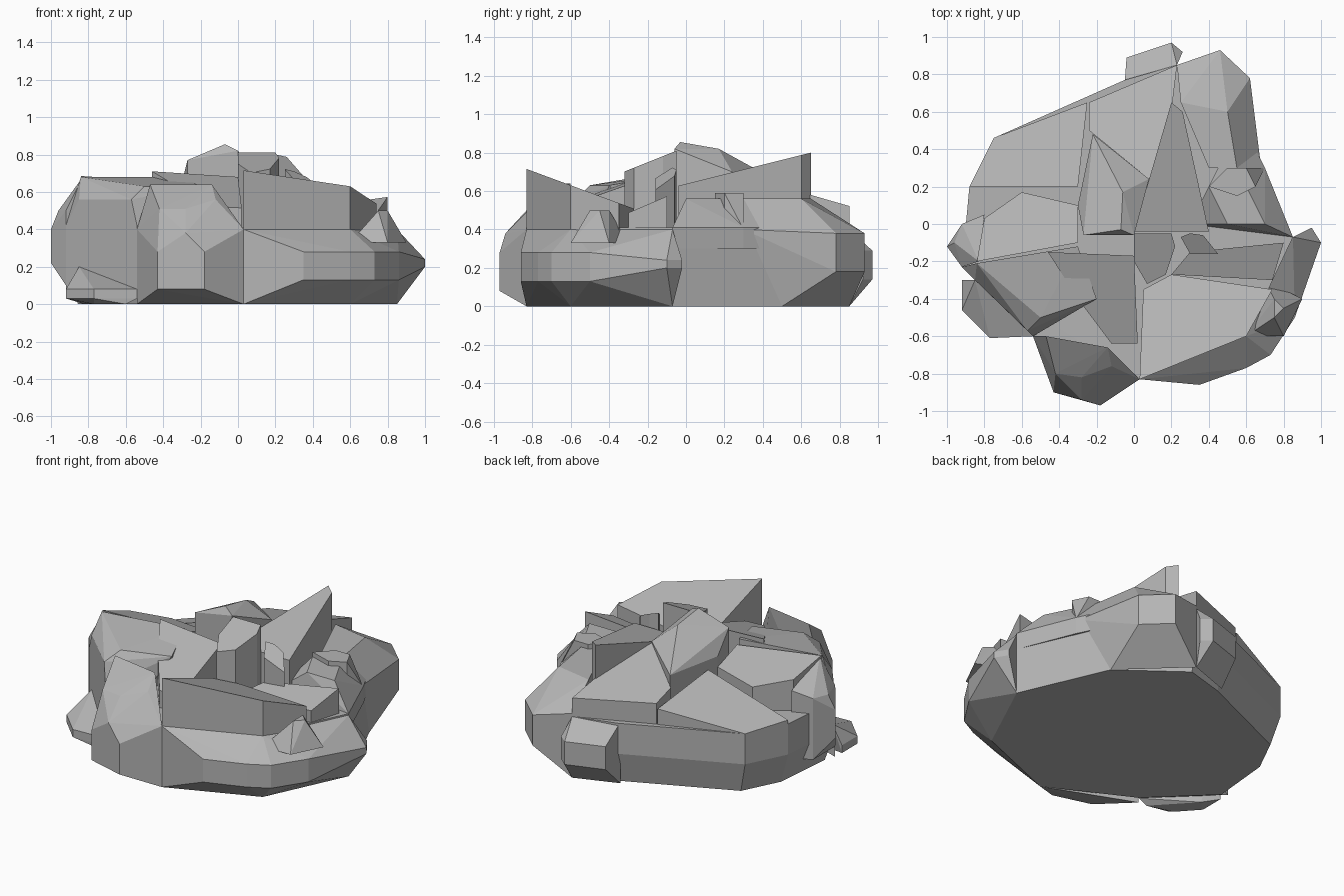
import bpy
import bmesh

default_cube = bpy.data.objects.get("Cube")
if default_cube:
    bpy.data.objects.remove(default_cube, do_unlink=True)

# One stone colour for the whole boulder
stone = bpy.data.materials.new("grey stone")
stone.use_nodes = True
stone.diffuse_color = (.46, .46, .46, 1)
stone.node_tree.nodes["Principled BSDF"].inputs["Base Color"].default_value = stone.diffuse_color


def chunk(name, points):
    """Flat-faced stone made as the convex hull of its corners."""
    bm = bmesh.new()
    for point in points:
        bm.verts.new(point)
    hull = bmesh.ops.convex_hull(bm, input=bm.verts)
    leftovers = {element for element in hull["geom_interior"] + hull["geom_unused"]
                 if isinstance(element, bmesh.types.BMVert)}
    bmesh.ops.delete(bm, geom=list(leftovers), context="VERTS")
    bmesh.ops.dissolve_limit(bm, angle_limit=.03, verts=bm.verts, edges=bm.edges)
    bmesh.ops.recalc_face_normals(bm, faces=bm.faces)
    mesh = bpy.data.meshes.new(name)
    bm.to_mesh(mesh)
    bm.free()
    mesh.materials.append(stone)
    rock = bpy.data.objects.new(name, mesh)
    bpy.context.collection.objects.link(rock)


def ring(outline, *heights):
    """The outline repeated at each height."""
    return [(x, y, height) for height in heights for x, y in outline]


def crag(name, outline, peak, slope_x, slope_y, floor=.3):
    """Upright block with a tilted top; the first outline corner has the peak height."""
    peak_x, peak_y = outline[0]
    top = [(x, y, peak + slope_x * (x - peak_x) + slope_y * (y - peak_y)) for x, y in outline]
    chunk(name, top + ring(outline, floor))


# Corners where neighbouring stones meet
front_corner = (.03, -.83)
front_right_corner = (.6, -.6)
right_corner = (.85, -.07)
rear_right_corner = (.6, .5)
rear_corner = (.23, .85)
rear_left_corner = (-.55, .5)
left_corner = (-.92, -.23)
front_left_corner = (-.54, -.6)

# Wide foundation, undercut on the left and at the back
right_wall = [front_corner, front_right_corner, right_corner, rear_right_corner]
left_wall = [rear_corner, (-.05, .77), rear_left_corner, (-.75, .46), (-.88, .2),
             left_corner, front_left_corner]
undercut = [(x * .93, y * .93) for x, y in left_wall]
chunk("foundation", ring(right_wall, 0, .41) + ring(left_wall, .2, .4) + ring(undercut, 0))

# Bulging skirt along the front and the right side
skirt_wall = [front_corner, front_right_corner, right_corner]
skirt_bulge = [(.35, -.86), (.6, -.77), (.73, -.7), (.86, -.5)]
skirt_tip = [(1, -.1), (.95, -.02)]
chunk("front_skirt", ring(skirt_wall, 0, .4) + ring(skirt_bulge, .13, .28)
      + ring(skirt_tip, .2, .24))

# Tilted slab, highest at the front corner
crag("front_slab", [front_corner, front_right_corner, (.74, -.35), (.2, -.27), (.05, -.35)],
     peak=.715, slope_x=0, slope_y=-.37)
chunk("front_right_knob", ring([front_right_corner, (.9, -.4), (.8, -.6), (.7, -.3)], .33)
      + ring([(.75, -.5), (.75, -.4), (.8, -.45)], .5))

# Low ridge closing the right side
crag("right_ridge", [(.77, -.15), (.2, -.27), (.3, -.15), (.8, -.1), (.74, -.3)],
     peak=.55, slope_x=.1, slope_y=.4)

# Right shoulder and the lump on top of it
chunk("right_shoulder", ring([right_corner, (.7, .3), rear_right_corner, (.3, 0)], .3, .41)
      + ring([(.5, 0), (.7, 0), (.55, .2), (.4, .2), (.5, .4)], .56))
chunk("right_lump", ring([(.4, .2), (.5, .3), (.6, .3), (.65, .2), (.55, .15)], .4, .59)
      + ring([(.7, .3)], .4))

# Rear right buttress
chunk("rear_buttress", ring([rear_right_corner, rear_corner], 0, .42)
      + ring([(.46, .93), (.62, .78)], .18, .38)
      + ring([(.68, .3)], .4)
      + ring([(.25, .65), (.5, .6), (.55, .3), (.4, .3)], .56))

# Rear toe
chunk("rear_toe", ring([(-.05, .75), rear_corner], 0, .4)
      + ring([(-.04, .89), (.2, .97), (.26, .92)], .14, .29))

# Rear slab and the left rear slope
crag("rear_slab", [(.08, .24), (-.24, .5), (-.24, .65), rear_corner, (.2, .6)],
     peak=.69, slope_x=.1, slope_y=-.3)
crag("left_rear_slope", [(-.3, .2), (-.25, .65), rear_left_corner, (-.75, .46),
                         (-.88, .2)], peak=.6, slope_x=.3, slope_y=-.25)

# Spire rising to the back
crag("spire", [(.2, .65), (0, -.04), (.4, -.04), (.26, .6)],
     peak=.8, slope_x=0, slope_y=.25)

# Upright shard and broken block in the middle
chunk("middle_shard", ring([(-.07, -.03)], .4, .855) + ring([(0, -.06), (-.06, .17)], .4, .82)
      + ring([(-.27, -.06)], .4, .77) + ring([(.08, .24)], .4, .7)
      + ring([(-.22, .48), (-.3, .1)], .4, .65))
crag("middle_block", [(0, -.05), (.2, -.05), (.22, -.12), (.17, -.27), (.07, -.32), (0, -.2)],
     peak=.81, slope_x=0, slope_y=.4)
crag("pebble", [(.3, -.05), (.25, -.07), (.3, -.16), (.45, -.16), (.37, -.06)],
     peak=.71, slope_x=-.4, slope_y=.4)

# Left block with a tip at the side
crag("left_block", [(-.84, -.2), (-.3, -.1), (-.3, .1), (-.6, .17), (-.8, .03)],
     peak=.685, slope_x=0, slope_y=-.35)
chunk("left_tip", ring([(-1, -.12)], .22, .4) + ring([(-.96, -.1)], .5)
      + ring([left_corner, (-.92, 0)], .1, .5) + ring([(-.83, -.2)], .1, .68)
      + ring([(-.8, .05)], .1, .54))

# Left front wall with a sloping top, and the low foot below it
chunk("left_front_wall", ring([left_corner, front_left_corner], .03, .42)
      + ring([(-.85, -.3), (-.57, -.57)], .56)
      + ring([(-.7, -.35), (-.5, -.5), (-.2, -.4)], .63)
      + ring([(-.84, -.21), (-.45, -.15), (-.3, -.12)], .3, .68))
chunk("left_foot", ring([(-.92, -.3), (-.92, -.46), (-.77, -.61), front_left_corner], .03, .08)
      + ring([(-.82, -.36), (-.77, -.55), (-.6, -.6)], 0) + ring([(-.85, -.3)], .2))
crag("front_left_ramp", [(-.46, -.15), (0, -.17), (.02, -.64), (-.12, -.64), (-.3, -.4)],
     peak=.71, slope_x=-.05, slope_y=.35)

# Nose bulging out at the front left
chunk("front_nose", ring([front_corner, front_left_corner], 0, .4)
      + ring([(-.47, -.6), (-.14, -.66)], .64) + ring([(-.12, -.76)], .56)
      + ring([(-.42, -.8), (-.28, -.82)], .51) + ring([(-.28, -.94)], .38)
      + ring([(-.43, -.9), (-.18, -.97)], .08, .28))
